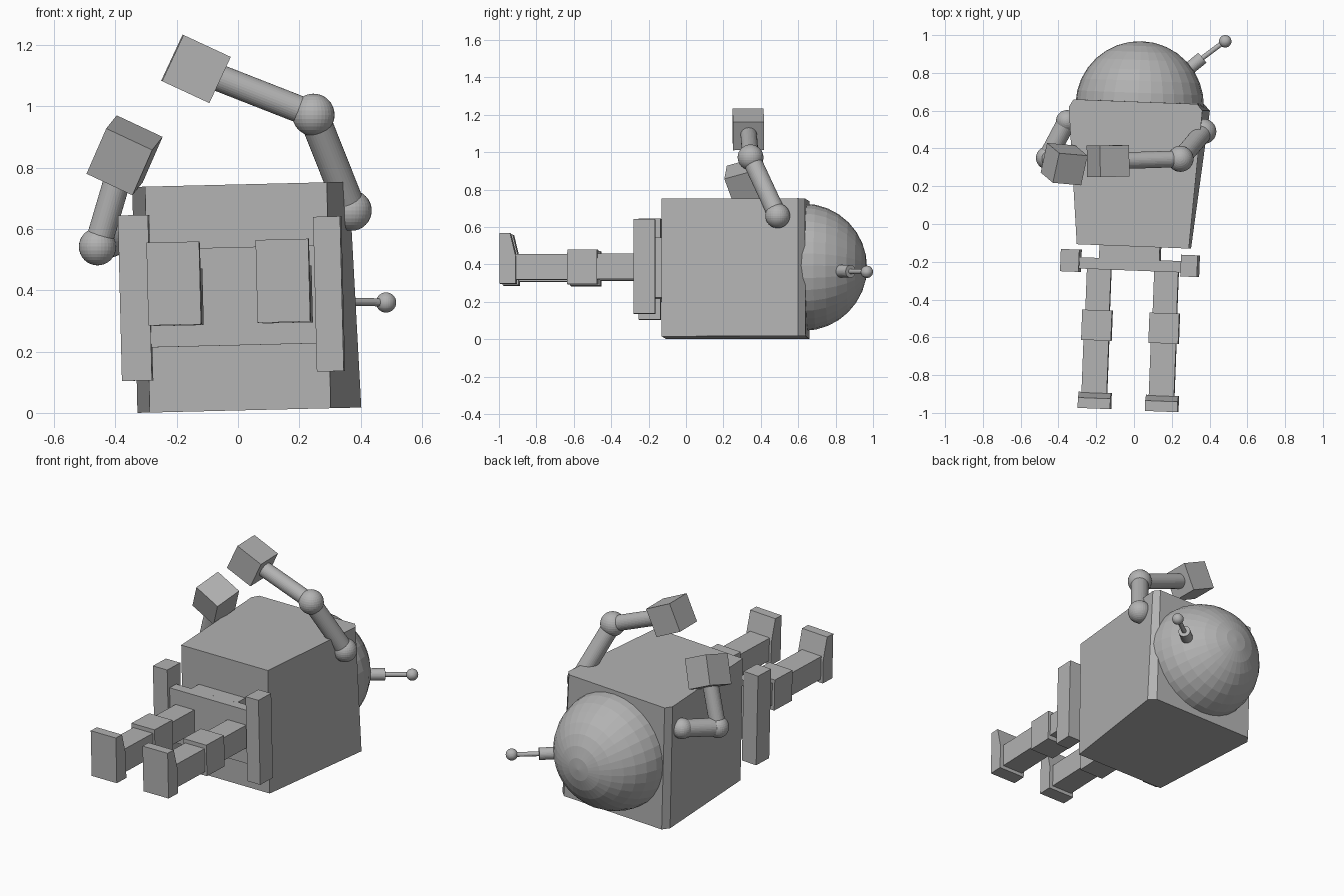
import bpy, bmesh, math
from mathutils import Matrix, Vector

if "Cube" in bpy.data.objects:
    bpy.data.objects.remove(bpy.data.objects["Cube"])

grey = bpy.data.materials.new("plain grey")
grey.diffuse_color = (0.45, 0.45, 0.45, 1)
grey.use_nodes = True
grey.node_tree.nodes["Principled BSDF"].inputs["Base Color"].default_value = grey.diffuse_color

# the whole figure lies slightly skewed
SKEW = Matrix.Rotation(math.radians(-2.2), 4, 'Z') @ Matrix.Rotation(math.radians(-1.4), 4, 'Y')


def finish(name, bm):
    bmesh.ops.recalc_face_normals(bm, faces=bm.faces)
    me = bpy.data.meshes.new(name)
    bm.to_mesh(me)
    bm.free()
    me.materials.append(grey)
    ob = bpy.data.objects.new(name, me)
    bpy.context.collection.objects.link(ob)
    return ob


def box(name, centre, size, rot=SKEW):
    bm = bmesh.new()
    m = Matrix.Translation(centre) @ rot @ Matrix.Diagonal((*size, 1))
    bmesh.ops.create_cube(bm, size=1, matrix=m)
    return finish(name, bm)


def loft(name, ring_a, ring_b, matrix=Matrix()):
    bm = bmesh.new()
    a = [bm.verts.new(matrix @ Vector(p)) for p in ring_a]
    b = [bm.verts.new(matrix @ Vector(p)) for p in ring_b]
    bm.faces.new(a)
    bm.faces.new(b)
    n = len(a)
    for i in range(n):
        j = (i + 1) % n
        bm.faces.new((a[i], a[j], b[j], b[i]))
    return finish(name, bm)


def ball(name, centre, r, rot=Matrix()):
    bm = bmesh.new()
    bmesh.ops.create_uvsphere(bm, u_segments=32, v_segments=16, radius=r,
                              matrix=Matrix.Translation(centre) @ rot)
    return finish(name, bm)


def rod(name, p, q, r, sides=32):
    p, q = Vector(p), Vector(q)
    d = q - p
    m = Matrix.Translation((p + q) / 2) @ d.to_track_quat('Z', 'Y').to_matrix().to_4x4()
    bm = bmesh.new()
    bmesh.ops.create_cone(bm, cap_ends=True, segments=sides, radius1=r, radius2=r,
                          depth=d.length, matrix=m)
    return finish(name, bm)


def basis(axis, side):
    z = Vector(axis).normalized()
    x = Vector(side)
    x = (x - z * x.dot(z)).normalized()
    return Matrix((x, z.cross(x), z)).transposed().to_4x4()


# torso: tapered block with chamfered upper corners
top = [(-.303, -.107), (.29, -.13), (.362, .60), (.335, .635), (-.32, .66), (-.345, .62)]
low = [(-.288, -.107), (.302, -.13), (.402, .60), (.365, .64), (-.30, .66), (-.328, .62)]
loft("torso", [(x, y, .008 + .024 * x) for x, y in low],
     [(x, y, .745 + .024 * x) for x, y in top])

# domed head with antenna
ball("head_dome", (.03, .628, .385), .34, SKEW @ Matrix.Rotation(math.radians(-90), 4, 'X'))
rod("antenna_base", (.27, .805, .365), (.362, .88, .363), .034)
rod("antenna_rod", (.35, .87, .363), (.48, .967, .36), .013, 16)
ball("antenna_tip", (.483, .967, .36), .033)

# waist and hips
box("waist", (-.02, -.14, .38), (.32, .11, .32))
box("hip_bar", (-.02, -.216, .38), (.56, .06, .32))
box("hip_plate_left", (-.334, -.193, .375), (.098, .118, .54))
box("hip_plate_right", (.297, -.222, .388), (.088, .115, .505))

# legs: thigh, knee, shin and foot
FOOT = [(-.043, -.135), (.043, -.135), (.043, .01), (.012, .135), (-.043, .135)]
for side, dx, dy, dz in (("left", -.356, .016, -.009), ("right", 0, 0, 0)):
    box("thigh_" + side, (.168 + dx, -.365 + dy, .388 + dz), (.128, .26, .135))
    box("knee_" + side, (.160 + dx, -.552 + dy, .386 + dz), (.158, .16, .185))
    box("shin_" + side, (.152 + dx, -.765 + dy, .386 + dz), (.134, .30, .138))
    m = Matrix.Translation((.148 + dx, -.95 + dy, .431 + dz)) @ SKEW
    loft("foot_" + side, [(-.086, y, z) for y, z in FOOT], [(.086, y, z) for y, z in FOOT], m)

# right arm reaches up and across, left arm reaches up
ARMS = {
    "right": ((.37, .49, .66), (.246, .345, .972), (-.137, .333, 1.122), .069, 0,
              (-.905, -.02, .42), (.42, 0, .905)),
    "left": ((-.355, .545, .58), (-.458, .35, .542), (-.37, .317, .84), .061, .03,
             (.38, -.32, .87), (.9, -.08, -.42)),
}
for side, (shoulder, elbow, hand, r, extra, axis, across) in ARMS.items():
    s, e = Vector(shoulder), Vector(elbow)
    ball("shoulder_" + side, shoulder, r - .003)
    rod("upper_arm_" + side, s, e + (e - s).normalized() * extra, .05)
    ball("elbow_" + side, elbow, r)
    rod("forearm_" + side, elbow, hand, .044)
    box("hand_" + side, hand, (.166, .166, .17), basis(axis, across))
